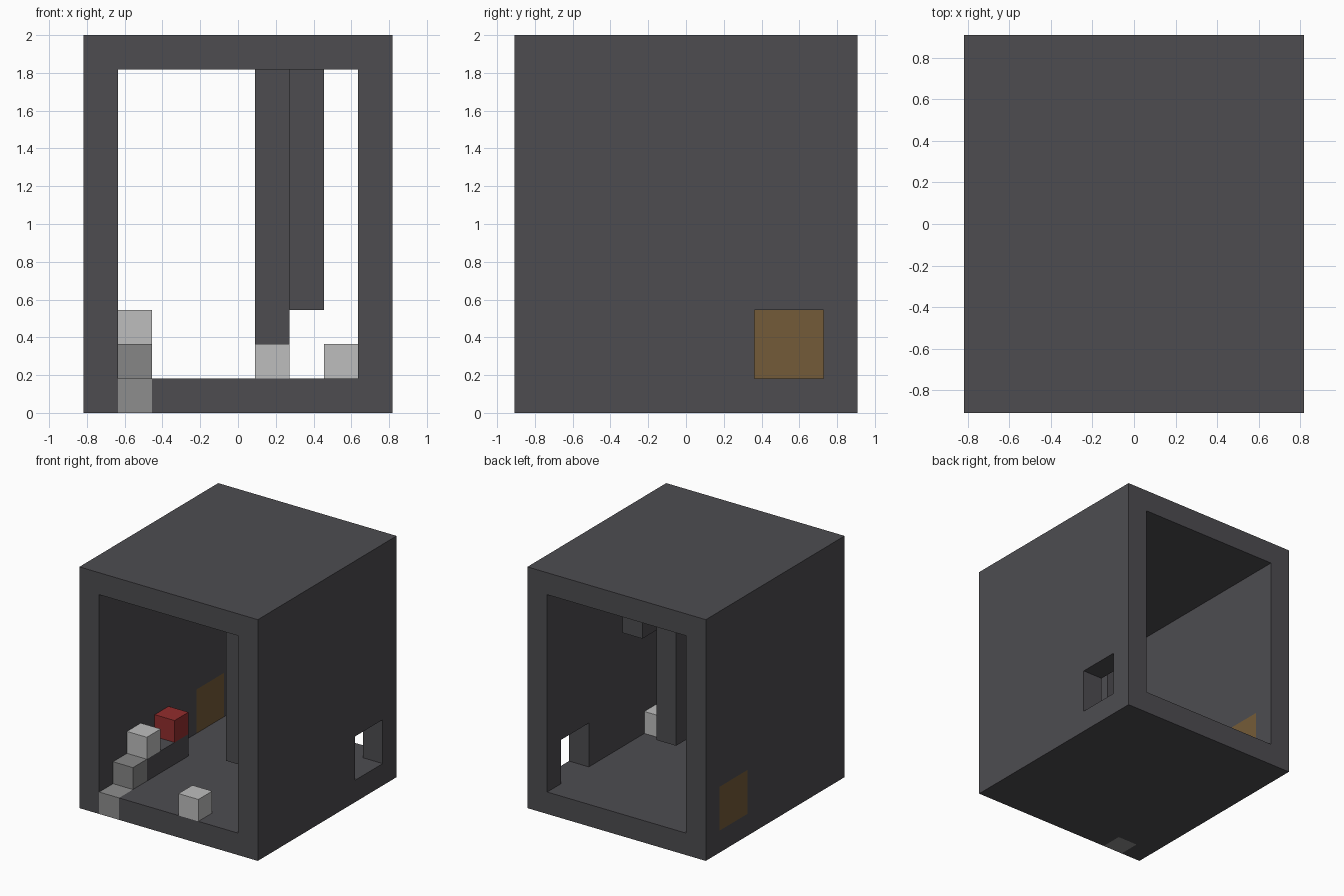
import bpy
import bmesh
from mathutils import Matrix, Vector

default_cube = bpy.data.objects.get("Cube")
if default_cube:
    bpy.data.objects.remove(default_cube, do_unlink=True)

# The room sits on a block grid: 9 wide, 10 deep, 11 tall
U = 2 / 11
NX, NY, NZ = 9, 10, 11


def make_material(name, rgb):
    mat = bpy.data.materials.new(name)
    mat.use_nodes = True
    color = (*rgb, 1.0)
    mat.diffuse_color = color
    for node in mat.node_tree.nodes:
        if node.type == "BSDF_PRINCIPLED":
            node.inputs["Base Color"].default_value = color
    return mat


dark_stone = make_material("dark stone", (0.075, 0.073, 0.081))
pale_stone = make_material("pale stone", (0.51, 0.51, 0.51))
grey_stone = make_material("grey stone", (0.27, 0.27, 0.27))
deep_grey_stone = make_material("deep grey stone", (0.24, 0.24, 0.24))
brown_wood = make_material("brown wood", (0.175, 0.105, 0.04))
red_block = make_material("red", (0.29, 0.026, 0.026))


def box(name, low, high, mat=None):
    """Box between two grid corners."""
    low, high = Vector(low), Vector(high)
    centre = (low + high) / 2 - Vector((NX / 2, NY / 2, 0))
    size = (high - low) * U
    bm = bmesh.new()
    bmesh.ops.create_cube(bm, size=1.0, matrix=Matrix.Diagonal((*size, 1.0)))
    mesh = bpy.data.meshes.new(name)
    bm.to_mesh(mesh)
    bm.free()
    obj = bpy.data.objects.new(name, mesh)
    obj.location = centre * U
    bpy.context.collection.objects.link(obj)
    if mat:
        mesh.materials.append(mat)
    return obj


def block(name, cell, mat):
    return box(name, cell, Vector(cell) + Vector((1, 1, 1)), mat)


def cut(target, low, high):
    """Remove a box from the target and discard the cutter."""
    cutter = box("cutter", low, high)
    cutter.hide_render = True
    mod = target.modifiers.new("opening", "BOOLEAN")
    mod.operation = "DIFFERENCE"
    mod.solver = "EXACT"
    mod.object = cutter
    graph = bpy.context.evaluated_depsgraph_get()
    mesh = bpy.data.meshes.new_from_object(target.evaluated_get(graph))
    target.modifiers.clear()
    target.data = mesh
    bpy.data.objects.remove(cutter, do_unlink=True)


# Room shell, open at front and back
shell = box("room_shell", (0, 0, 0), (NX, NY, NZ), dark_stone)
cut(shell, (1, -1, 1), (NX - 1, NY + 1, NZ - 1))

# Window in the left wall, door gap in the right wall, slot for the low step
cut(shell, (NX - 1.5, 7, 1), (NX + 1, 9, 3))
cut(shell, (-1, 7, 1), (1.5, 9, 3))
cut(shell, (1, -1, -1), (2, 1, 1.5))

# Wooden door filling the gap in the right wall
box("wooden_door", (0, 7, 1), (1, 9, 3), brown_wood)

# Steps climbing along the right wall to a raised ledge
block("low_step", (1, 0, 0), grey_stone)
block("middle_step", (1, 1, 1), deep_grey_stone)
box("ledge", (1, 2, 1), (2, 5, 2), dark_stone)
block("top_step", (1, 2, 2), pale_stone)
block("red_cube", (1, 4, 2), red_block)

# Columns hanging from the ceiling
for name, x, y, bottom in (
    ("front_hanging_column", 6, 2, 3),
    ("middle_hanging_column", 5, 4, 2),
    ("short_hanging_column", 6, 5, 7),
):
    box(name, (x, y, bottom), (x + 1, y + 1, NZ - 1), dark_stone)

# Loose pale blocks on the floor
block("front_floor_block", (5, 0, 1), pale_stone)
block("side_floor_block", (7, 2, 1), pale_stone)
